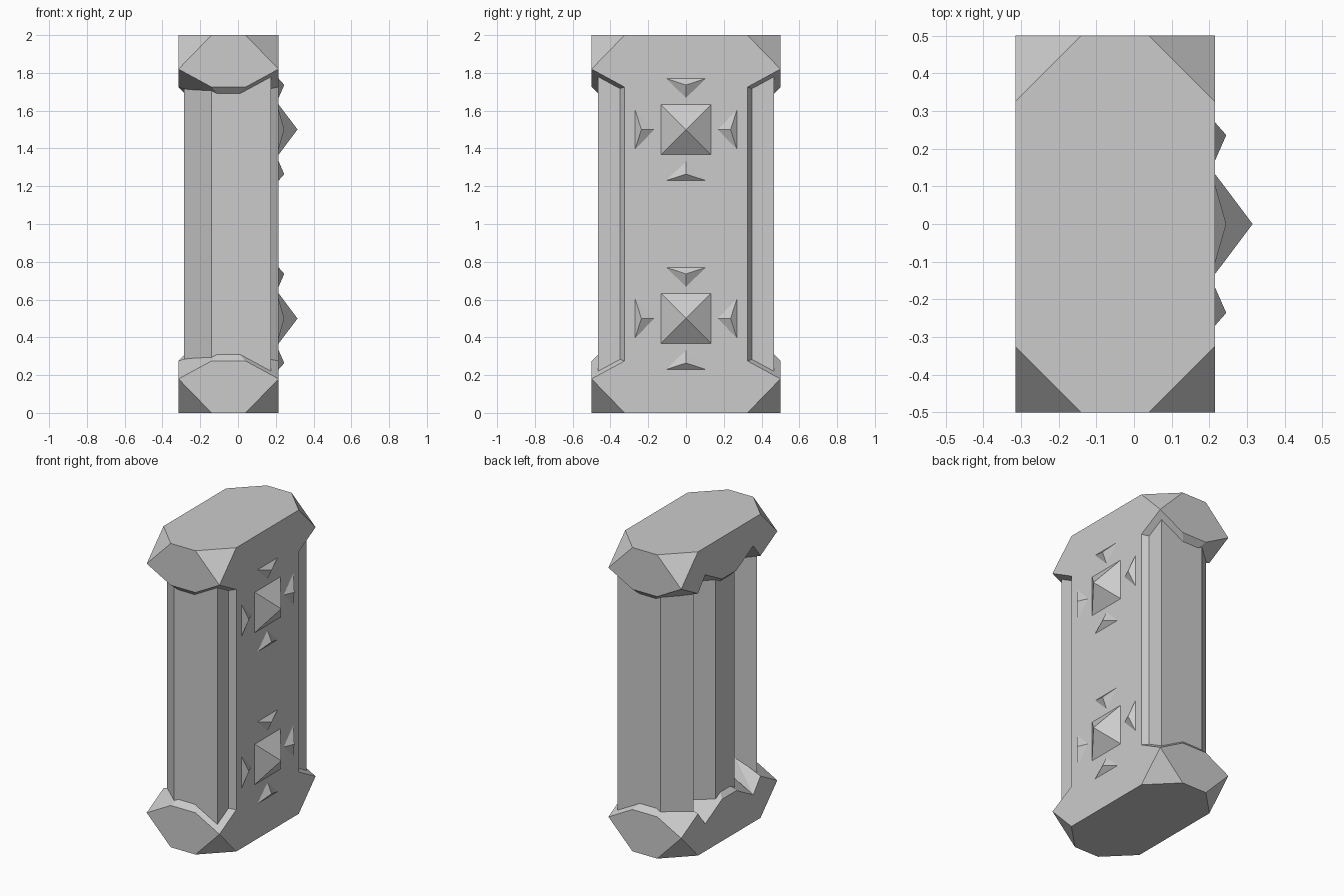
import bpy, bmesh, math

if "Cube" in bpy.data.objects:
    bpy.data.objects.remove(bpy.data.objects["Cube"])


def finish(bm, name):
    bmesh.ops.recalc_face_normals(bm, faces=bm.faces)
    me = bpy.data.meshes.new(name)
    bm.to_mesh(me)
    bm.free()
    ob = bpy.data.objects.new(name, me)
    bpy.context.collection.objects.link(ob)
    return ob


def hull(bm, pts):
    """Add a convex solid around the points."""
    part = bmesh.new()
    for p in pts:
        part.verts.new(p)
    res = bmesh.ops.convex_hull(part, input=part.verts[:])
    loose = [v for v in part.verts if not v.link_faces]
    bmesh.ops.delete(part, geom=loose, context='VERTS')
    bmesh.ops.dissolve_limit(part, angle_limit=0.01, verts=part.verts[:], edges=part.edges[:])
    tmp = bpy.data.meshes.new("tmp")
    part.to_mesh(tmp)
    part.free()
    bm.from_mesh(tmp)
    bpy.data.meshes.remove(tmp)


def mirror_y(pts):
    return [(x, -y, z) for x, y, z in pts]


X0, X1, Y = -0.315, 0.215, 0.5
C = 0.175      # corner cut
R = 0.18       # height of the cap's widest line
E = 0.275      # height of the cap rim between corners

# Fluted shaft: plate on +x, end pillars, centre pillar with grooves on -x
half = [(X1, 0.325), (0.175, 0.35), (0.175, 0.465), (-0.14, 0.465),
        (-0.285, 0.33), (-0.12, 0.33), (-0.12, 0.25), (-0.285, 0.1)]
outline = half + [(x, -y) for x, y in reversed(half)]
bm = bmesh.new()
face = bm.faces.new([bm.verts.new((x, y, R)) for x, y in outline])
ext = bmesh.ops.extrude_face_region(bm, geom=[face])
for v in ext['geom']:
    if isinstance(v, bmesh.types.BMVert):
        v.co.z = 2 - R
finish(bm, "shaft")

# Cap pieces: cut-corner slab, an end lobe (mirrored) and a back centre lobe
slab = [(x, y, 0) for s in (1, -1) for x, y in
        ((X1, s * (Y - C)), (X1 - C, s * Y), (X0 + C, s * Y), (X0, s * (Y - C)))]
slab += [(x, y, R) for x in (X0, X1) for y in (-Y, Y)]
end_lobe = [(X1, Y, R), (X1 - C, Y, E), (X0 + C, Y, E), (X0, Y, R),
            (X0, Y - C, E), (X0, 0.25, R), (X1, Y - C, E), (X1, Y - C, R),
            (0.01, 0.465, 0.31), (-0.11, 0.465, 0.31),
            (-0.12, 0.25, R), (-0.12, 0.335, 0.35), (0.1, 0.335, 0.33)]
side = [(X0, 0.25, R), (X0, 0.075, E), (-0.28, 0.046, 0.31),
        (-0.14, 0.25, E), (-0.1, 0.2, 0.32), (-0.1, 0.25, R)]
centre_lobe = side + mirror_y(side)

for name, top in (("bottom_cap", False), ("top_cap", True)):
    bm = bmesh.new()
    for pts in (slab, end_lobe, mirror_y(end_lobe), centre_lobe):
        hull(bm, [(x, y, 2 - z if top else z) for x, y, z in pts])
    finish(bm, name)

# Studs: a pyramid with four small spikes around it
for name, zc in (("lower", 0.5), ("upper", 1.5)):
    bm = bmesh.new()
    h = 0.133
    hull(bm, [(X1, a, zc + b) for a in (-h, h) for b in (-h, h)] + [(0.315, 0, zc)])
    finish(bm, name + "_pyramid_stud")
    bm = bmesh.new()
    for k in range(4):
        c, s = round(math.cos(k * math.pi / 2)), round(math.sin(k * math.pi / 2))
        spike = [(X1, 0.27, -0.105), (X1, 0.27, 0.105), (X1, 0.168, 0), (0.245, 0.236, 0)]
        hull(bm, [(x, c * y - s * z, zc + s * y + c * z) for x, y, z in spike])
    finish(bm, name + "_small_spikes")
